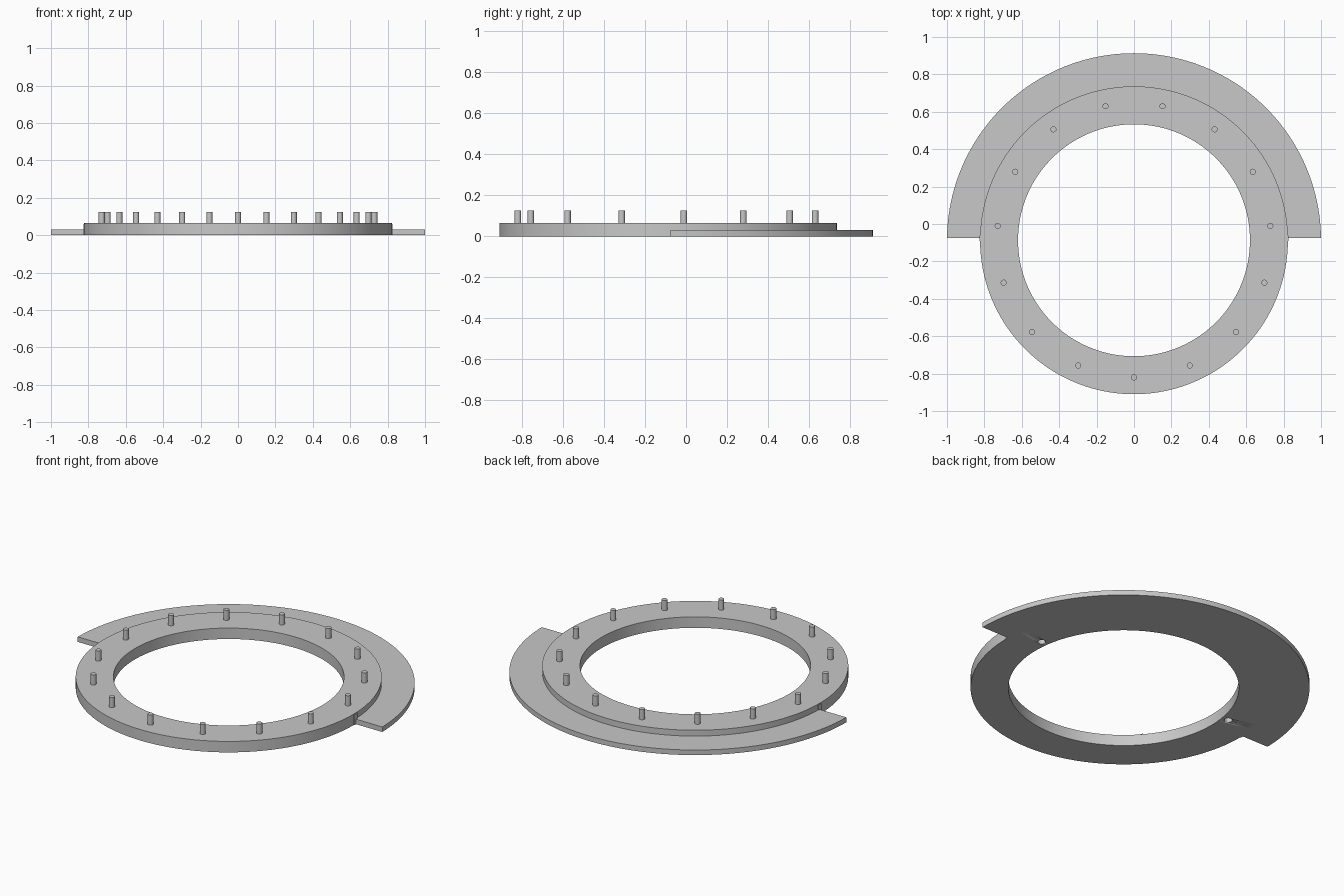
import bpy, bmesh, math

cube = bpy.data.objects.get("Cube")
if cube:
    bpy.data.objects.remove(cube, do_unlink=True)

grey = bpy.data.materials.new("plain grey")
grey.use_nodes = True
colour = (0.58, 0.58, 0.58, 1)
grey.diffuse_color = colour
grey.node_tree.nodes["Principled BSDF"].inputs["Base Color"].default_value = colour

CENTRE_Y = -0.087


def finish(name, bm):
    bmesh.ops.recalc_face_normals(bm, faces=bm.faces)
    mesh = bpy.data.meshes.new(name)
    bm.to_mesh(mesh)
    bm.free()
    obj = bpy.data.objects.new(name, mesh)
    bpy.context.collection.objects.link(obj)
    obj.location.y = CENTRE_Y
    mesh.materials.append(grey)
    bpy.ops.object.select_all(action="DESELECT")
    obj.select_set(True)
    bpy.context.view_layer.objects.active = obj
    bpy.ops.object.shade_smooth_by_angle(angle=math.radians(30))
    return obj


def arc_band(name, inner, outer, height, steps, cut=None):
    """Sweep a rectangle round z: a full ring, or a half ring ending at y = cut."""
    bm = bmesh.new()
    rings = []
    for i in range(steps if cut is None else steps + 1):
        section = []
        for r, z in ((inner, 0), (outer, 0), (outer, height), (inner, height)):
            if cut is None:
                a = math.tau * i / steps
            else:
                start = math.asin(cut / r)
                a = start + (math.pi - 2 * start) * i / steps
            section.append(bm.verts.new((r * math.cos(a), r * math.sin(a), z)))
        rings.append(section)
    pairs = list(zip(rings, rings[1:]))
    if cut is None:
        pairs.append((rings[-1], rings[0]))
    else:
        bm.faces.new(rings[0])
        bm.faces.new(rings[-1])
    for a, b in pairs:
        for k in range(4):
            n = (k + 1) % 4
            bm.faces.new((a[k], a[n], b[n], b[k]))
    return finish(name, bm)


def cylinder(name, x, y, z0, z1, radius):
    bm = bmesh.new()
    bmesh.ops.create_cone(bm, cap_ends=True, segments=24, radius1=radius,
                          radius2=radius, depth=z1 - z0)
    bmesh.ops.translate(bm, verts=bm.verts, vec=(x, y, (z0 + z1) / 2))
    return finish(name, bm)


# Main ring and the thinner half flange behind it
ring = arc_band("main_ring", 0.62, 0.823, 0.065, 160)
arc_band("half_flange", 0.81, 1.0, 0.03, 96, cut=0.012)

# Evenly spaced upright pins, the first at the front
PINS = 15
for i in range(PINS):
    a = -math.pi / 2 + math.tau * i / PINS
    cylinder(f"pin_{i + 1}", 0.733 * math.cos(a), 0.733 * math.sin(a),
             0.06, 0.125, 0.016)

for side, label in ((1, "left"), (-1, "right")):
    # Small blind hole in the underside
    cutter = cylinder(f"{label}_hole_cutter", side * 0.655, 0.095, -0.02, 0.035, 0.022)
    cutter.hide_render = True
    cutter.hide_set(True)
    mod = ring.modifiers.new(f"{label} hole", "BOOLEAN")
    mod.operation = "DIFFERENCE"
    mod.solver = "EXACT"
    mod.object = cutter

    # Thin stop on the side of the ring, at the flange end
    bm = bmesh.new()
    bmesh.ops.create_cube(bm, size=1)
    bmesh.ops.scale(bm, verts=bm.verts, vec=(0.014, 0.03, 0.06))
    bmesh.ops.translate(bm, verts=bm.verts, vec=(side * 0.82, 0.01, 0.03))
    finish(f"{label}_side_stop", bm)
